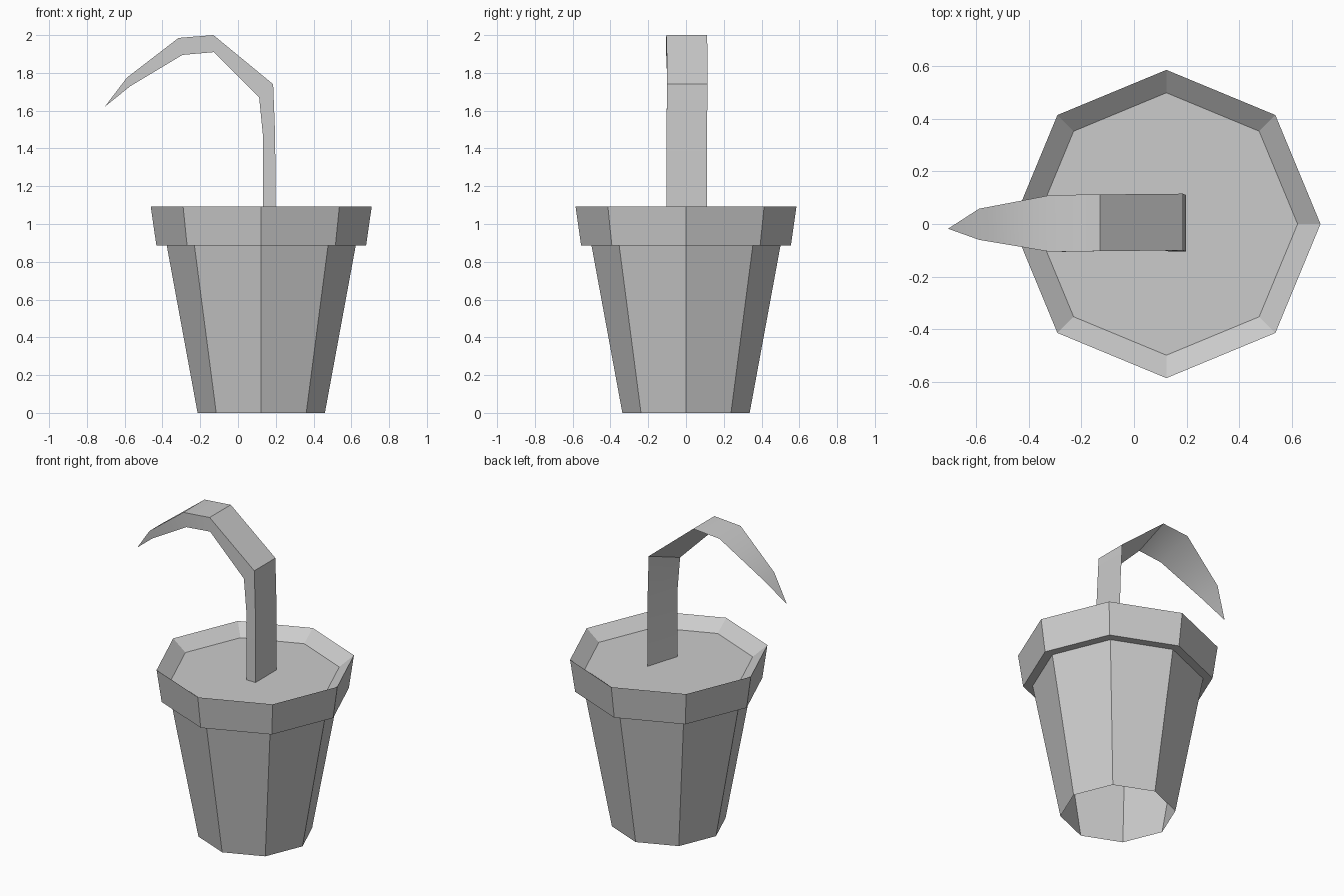
import bpy, bmesh
from math import cos, sin, pi, radians

if "Cube" in bpy.data.objects:
    bpy.data.objects.remove(bpy.data.objects["Cube"])


def loft(name, rings, close_last=False, tip=None):
    """Skin a list of closed rings, optionally capping or ending in a point."""
    bm = bmesh.new()
    loops = [[bm.verts.new(p) for p in ring] for ring in rings]
    n = len(loops[0])
    for a, b in zip(loops, loops[1:]):
        for i in range(n):
            j = (i + 1) % n
            bm.faces.new((a[i], a[j], b[j], b[i]))
    if close_last:
        bm.faces.new(loops[-1])
    if tip:
        t = bm.verts.new(tip)
        for i in range(n):
            bm.faces.new((loops[-1][i], loops[-1][(i + 1) % n], t))
    bmesh.ops.recalc_face_normals(bm, faces=bm.faces[:])
    mesh = bpy.data.meshes.new(name)
    bm.to_mesh(mesh)
    bm.free()
    obj = bpy.data.objects.new(name, mesh)
    bpy.context.collection.objects.link(obj)
    return obj


def octagon(r, z, cx=0.123):
    return [(cx + r * cos(i * pi / 4), r * sin(i * pi / 4), z) for i in range(8)]


# Pot: open base, tapered wall, overhanging rim, sloping lip and soil surface
pot_profile = [(0.337, 0), (0.5, 0.885), (0.555, 0.885), (0.585, 1.093), (0.498, 1.025)]
loft("pot", [octagon(r, z) for r, z in pot_profile], close_last=True)

# Sprout: triangular section swept along a bend, tapering to a point
# outer x, outer z, inner x, inner z, back y, front y
sections = [
    (0.198, 1.025, 0.132, 1.025, 0.110, -0.104),
    (0.197, 1.46, 0.132, 1.47, 0.110, -0.104),
    (0.186, 1.74, 0.112, 1.67, 0.115, -0.100),
    (-0.130, 2.00, -0.127, 1.91, 0.112, -0.103),
    (-0.315, 1.985, -0.295, 1.895, 0.110, -0.106),
    (-0.588, 1.775, -0.570, 1.73, 0.058, -0.060),
]
rings = [[(xo, yf, zo), (xo, yb, zo), (xi, yf, zi)] for xo, zo, xi, zi, yb, yf in sections]
sprout = loft("sprout", rings, tip=(-0.706, -0.018, 1.62))

bpy.context.view_layer.objects.active = sprout
sprout.select_set(True)
bpy.ops.object.shade_smooth_by_angle(angle=radians(40))
